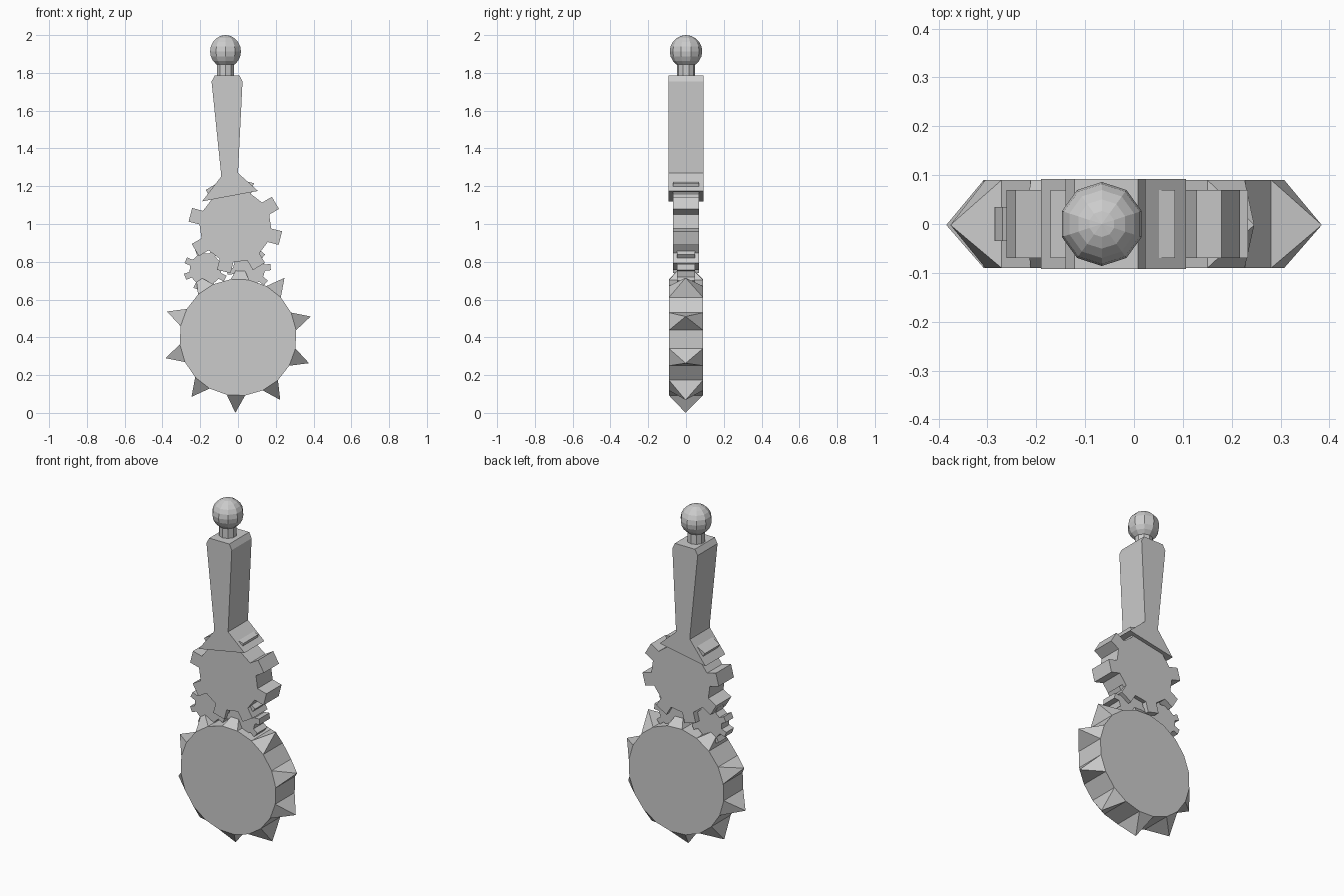
import bpy, bmesh
from math import cos, sin, pi, radians
from mathutils import Vector

if "Cube" in bpy.data.objects:
    bpy.data.objects.remove(bpy.data.objects["Cube"])


def prism(name, outline, half_depth):
    """Extrude an x-z outline symmetrically along y."""
    bm = bmesh.new()
    front = [bm.verts.new((x, -half_depth, z)) for x, z in outline]
    back = [bm.verts.new((x, half_depth, z)) for x, z in outline]
    bm.faces.new(front)
    bm.faces.new(back[::-1])
    n = len(outline)
    for i in range(n):
        j = (i + 1) % n
        bm.faces.new((front[i], back[i], back[j], front[j]))
    bmesh.ops.recalc_face_normals(bm, faces=bm.faces)
    return finish(name, bm)


def finish(name, bm):
    mesh = bpy.data.meshes.new(name)
    bm.to_mesh(mesh)
    bm.free()
    obj = bpy.data.objects.new(name, mesh)
    bpy.context.collection.objects.link(obj)
    return obj


def gear(name, cx, cz, body_r, tip_r, half_depth, offset, teeth=8):
    """Polygonal wheel with every second facet pushed out as a square tooth."""
    step = pi / teeth
    rise = tip_r - body_r * cos(step / 2)
    pts = []
    for k in range(teeth):
        mid = radians(offset) + 2 * step * k
        a, b = mid - step / 2, mid + step / 2
        for ang, lift in ((a, 0), (a, rise), (b, rise), (b, 0)):
            pts.append((cx + body_r * cos(ang) + lift * cos(mid),
                        cz + body_r * sin(ang) + lift * sin(mid)))
    return prism(name, pts, half_depth)


# Spiked head: 20-sided disc, alternate facets raised to a point
centre = Vector((0, -0.002, 0.40))
sides, start = 20, radians(88 - 9)
disc = prism("spiked_disc", [(0.31 * cos(start + i * 2 * pi / sides),
                              0.4 + 0.31 * sin(start + i * 2 * pi / sides))
                             for i in range(sides)], 0.09)
bm = bmesh.new()
bm.from_mesh(disc.data)
bm.faces.ensure_lookup_table()
spiked = [bm.faces[2 + i] for i in range(0, sides, 2)]
for v in bmesh.ops.poke(bm, faces=spiked)["verts"]:
    v.co = centre + (v.co - Vector((0, v.co.y, 0.4)) - Vector((0, 0, 0))).normalized() * 0.4
bm.to_mesh(disc.data)
bm.free()

# Gear train
gear("main_gear", -0.014, 0.987, 0.19, 0.246, 0.07, 30.5)
gear("left_small_gear", -0.172, 0.76, 0.085, 0.115, 0.035, 20)
gear("right_small_gear", 0.058, 0.76, 0.085, 0.115, 0.047, 6)

# Tapered handle with a flared, slanted guard
prism("handle", [(-0.19, 1.12), (0.106, 1.175), (0.0, 1.27), (0.024, 1.755),
                 (0.008, 1.787), (-0.122, 1.787), (-0.14, 1.755), (-0.09, 1.27),
                 (-0.09, 1.25)], 0.092)

# Neck and ball pommel
bm = bmesh.new()
bmesh.ops.create_cone(bm, cap_ends=True, segments=10, radius1=0.048, radius2=0.048, depth=0.1)
finish("pommel_neck", bm).location = (-0.066, 0, 1.815)
bm = bmesh.new()
bmesh.ops.create_uvsphere(bm, u_segments=10, v_segments=10, radius=0.086)
finish("pommel_ball", bm).location = (-0.066, 0, 1.914)
